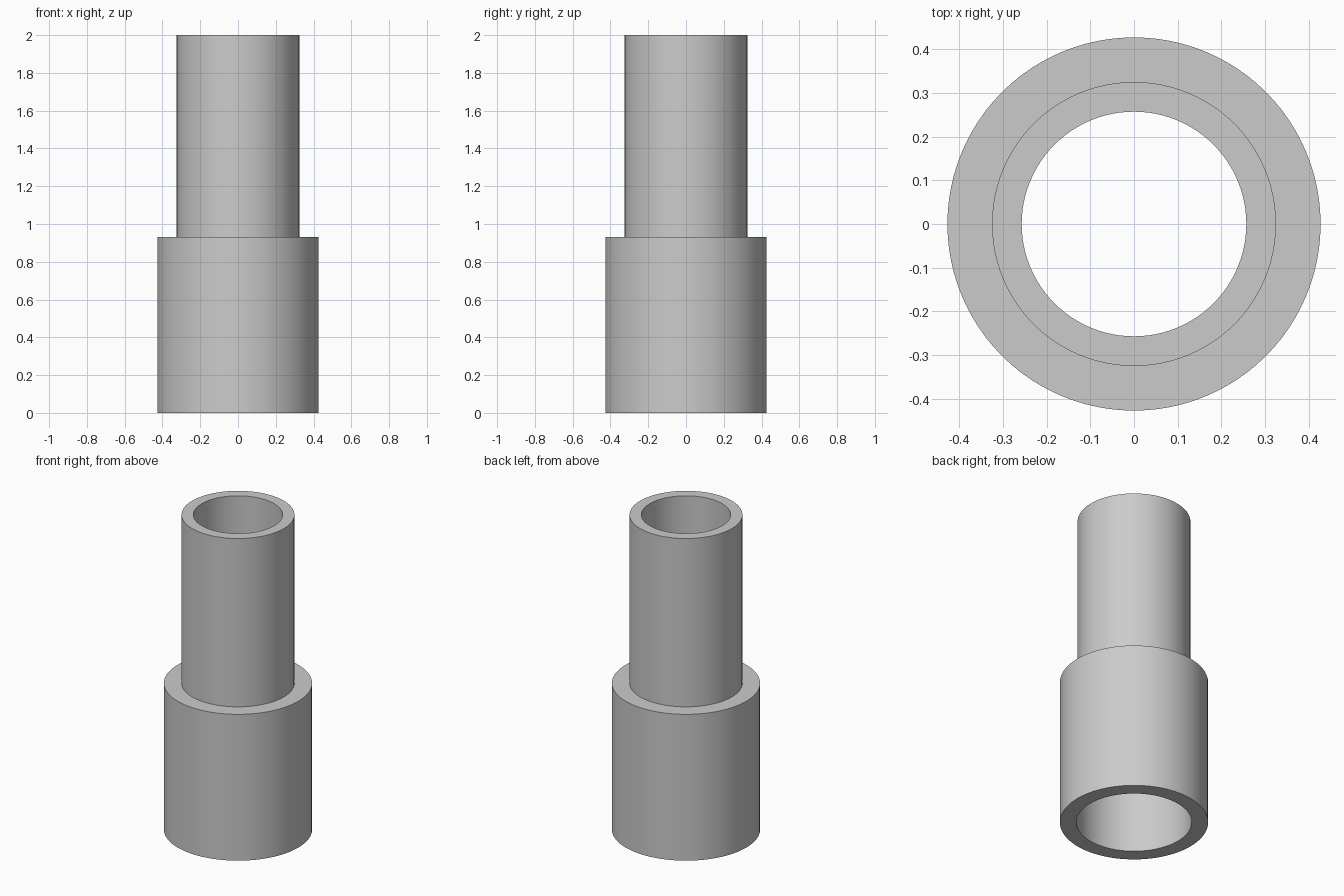
import bpy
import bmesh
import math

cube = bpy.data.objects.get("Cube")
if cube:
    bpy.data.objects.remove(cube, do_unlink=True)

SIDES = 96
HEIGHT, SHOULDER, SOCKET_DEPTH = 2.0, 0.93, 0.83
PIPE_OUTER, PIPE_BORE = 0.325, 0.257
COLLAR_OUTER, SOCKET_BORE = 0.427, 0.332

grey = bpy.data.materials.new("plain grey")
grey.use_nodes = True
colour = (0.6, 0.6, 0.6, 1)
grey.diffuse_color = colour
grey.node_tree.nodes["Principled BSDF"].inputs["Base Color"].default_value = colour


def lathe(name, profile):
    """Revolve a closed (radius, height) profile around the z axis."""
    bm = bmesh.new()
    verts = [bm.verts.new((r, 0, z)) for r, z in profile]
    edges = [bm.edges.new((v, verts[i - 1])) for i, v in enumerate(verts)]
    bmesh.ops.spin(bm, geom=verts + edges, cent=(0, 0, 0), axis=(0, 0, 1),
                   angle=math.tau, steps=SIDES, use_merge=True)
    bmesh.ops.remove_doubles(bm, verts=bm.verts, dist=0.0001)
    bmesh.ops.recalc_face_normals(bm, faces=bm.faces)
    mesh = bpy.data.meshes.new(name)
    bm.to_mesh(mesh)
    bm.free()
    obj = bpy.data.objects.new(name, mesh)
    bpy.context.collection.objects.link(obj)
    mesh.materials.append(grey)
    return obj


# Narrow pipe and wide socket collar, hollow all the way through
adapter = lathe("pipe_adapter", [
    (SOCKET_BORE, 0), (COLLAR_OUTER, 0),
    (COLLAR_OUTER, SHOULDER), (PIPE_OUTER, SHOULDER),
    (PIPE_OUTER, HEIGHT), (PIPE_BORE, HEIGHT),
    (PIPE_BORE, SOCKET_DEPTH), (SOCKET_BORE, SOCKET_DEPTH),
])

bpy.ops.object.select_all(action="DESELECT")
adapter.select_set(True)
bpy.context.view_layer.objects.active = adapter
bpy.ops.object.shade_smooth_by_angle(angle=math.radians(30))
